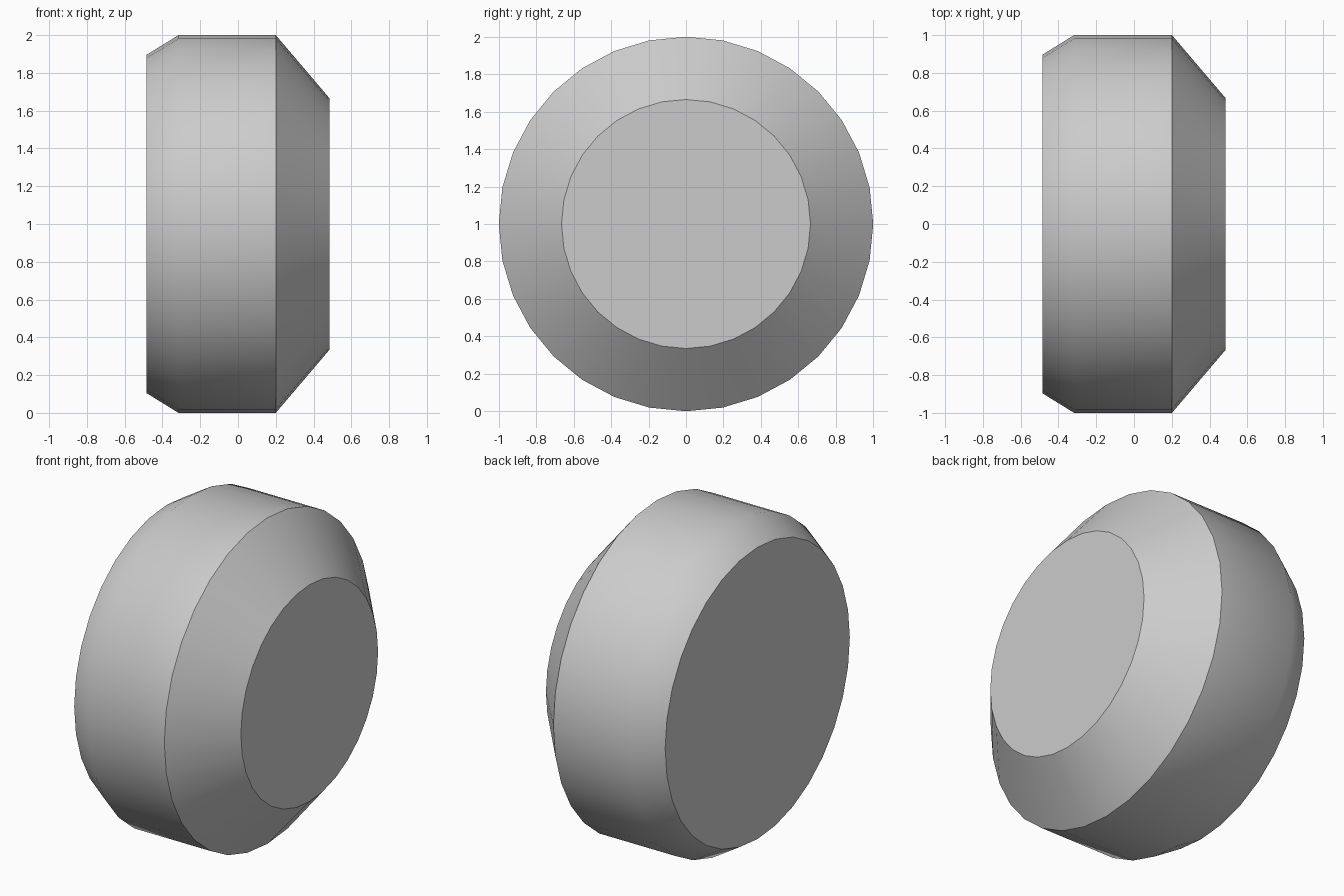
import bpy
import bmesh
import math

default = bpy.data.objects.get("Cube")
if default:
    bpy.data.objects.remove(default, do_unlink=True)

SIDES = 32

# One plain grey for the whole part
grey = bpy.data.materials.new("grey")
grey.use_nodes = True
colour = (0.6, 0.6, 0.6, 1.0)
grey.diffuse_color = colour
grey.node_tree.nodes["Principled BSDF"].inputs["Base Color"].default_value = colour

# Profile along the x axis: (x, radius)
profile = [(-0.485, 0.895), (-0.315, 1.0), (0.2, 1.0), (0.485, 0.665)]

bm = bmesh.new()
rings = []
for x, radius in profile:
    angles = [2 * math.pi * i / SIDES for i in range(SIDES)]
    rings.append([bm.verts.new((x, radius * math.cos(a), 1 + radius * math.sin(a)))
                  for a in angles])

# Side bands
for a, b in zip(rings, rings[1:]):
    for i in range(SIDES):
        j = (i + 1) % SIDES
        bm.faces.new((a[i], a[j], b[j], b[i]))

# Flat end caps
bm.faces.new(rings[0])
bm.faces.new(rings[-1])
bmesh.ops.recalc_face_normals(bm, faces=bm.faces)

mesh = bpy.data.meshes.new("chamfered_wheel")
bm.to_mesh(mesh)
bm.free()
mesh.materials.append(grey)
wheel = bpy.data.objects.new("chamfered_wheel", mesh)
bpy.context.collection.objects.link(wheel)

# Smooth the round bands, keep the rims sharp
bpy.ops.object.select_all(action='DESELECT')
wheel.select_set(True)
bpy.context.view_layer.objects.active = wheel
bpy.ops.object.shade_smooth_by_angle(angle=math.radians(40))
